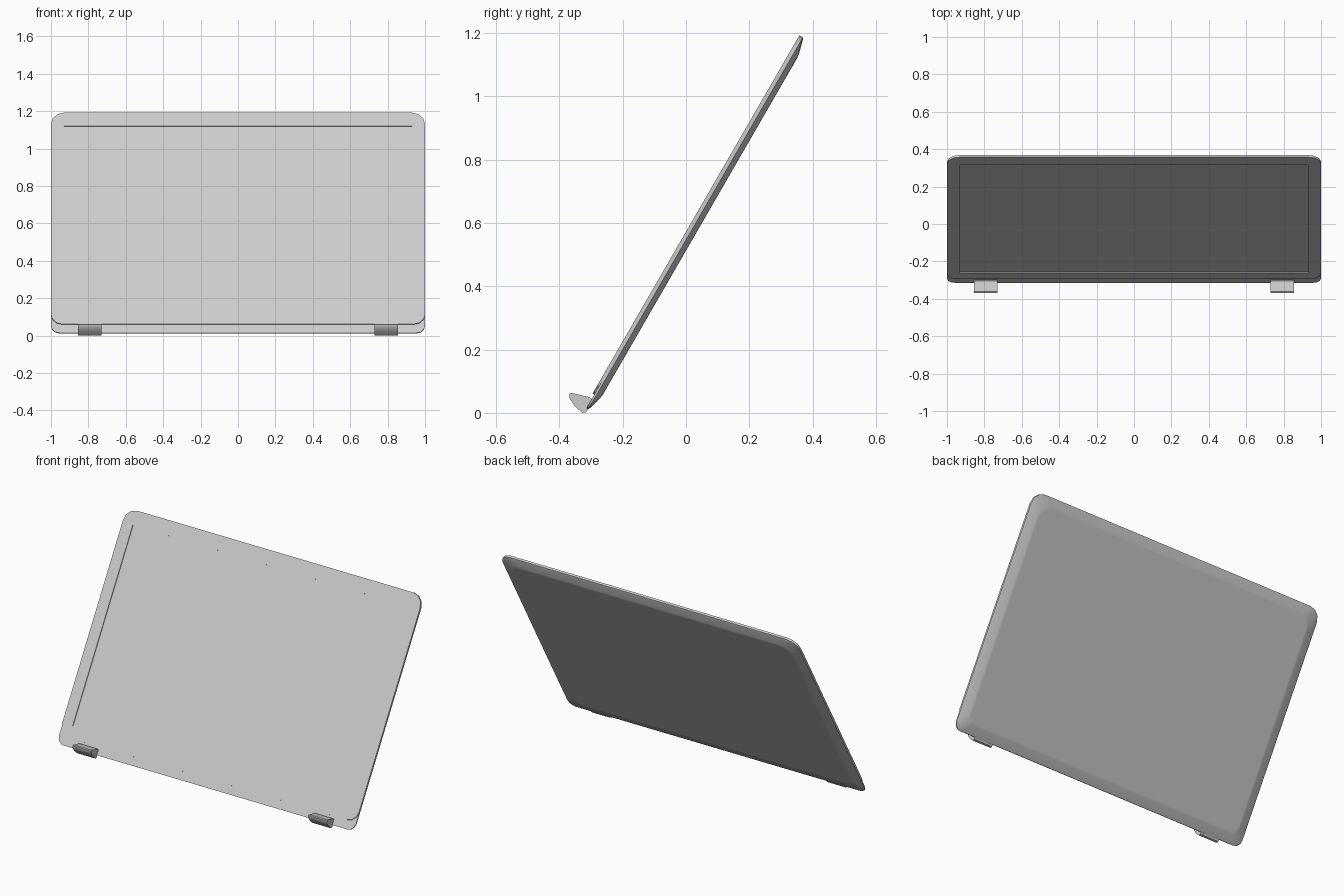
import bpy, bmesh, math
from mathutils import Matrix, Vector

cube = bpy.data.objects.get("Cube")
if cube:
    bpy.data.objects.remove(cube, do_unlink=True)

grey = bpy.data.materials.new("light_grey")
grey.use_nodes = True
colour = (0.6, 0.6, 0.6, 1)
grey.diffuse_color = colour
grey.node_tree.nodes["Principled BSDF"].inputs["Base Color"].default_value = colour

# Lid frame: local x across, y up the slope, z out of the screen
TILT = Matrix.Translation((0, -0.32, 0.018)) @ Matrix.Rotation(math.radians(60), 4, "X")
LENGTH = 1.356
STEP = 0.006  # bezel thickness


def outline(half, low, high, r_low, r_high, z, segs=3):
    """Rounded rectangle, counter-clockwise from the lower right corner."""
    corners = [(half, low, r_low, 1, 1, -90), (half, high, r_high, 1, -1, 0),
               (-half, high, r_high, -1, -1, 90), (-half, low, r_low, -1, 1, 180)]
    pts = []
    for x, y, r, sx, sy, start in corners:
        for i in range(segs + 1):
            a = math.radians(start + 90 * i / segs)
            pts.append(Vector((x - sx * r + r * math.cos(a), y + sy * r + r * math.sin(a), z)))
    return pts


def add_loop(bm, pts):
    verts = [bm.verts.new(p) for p in pts]
    edges = [bm.edges.new((verts[i - 1], verts[i])) for i in range(len(verts))]
    return verts, edges


def finish(name, bm, matrix=None, smooth=False):
    bmesh.ops.recalc_face_normals(bm, faces=bm.faces)
    mesh = bpy.data.meshes.new(name)
    bm.to_mesh(mesh)
    bm.free()
    mesh.materials.append(grey)
    obj = bpy.data.objects.new(name, mesh)
    bpy.context.collection.objects.link(obj)
    if matrix:
        obj.matrix_world = matrix
    if smooth:
        bpy.ops.object.select_all(action="DESELECT")
        obj.select_set(True)
        bpy.context.view_layer.objects.active = obj
        bpy.ops.object.shade_smooth_by_angle(angle=math.radians(35))
        mod = obj.modifiers.new("weighted_normals", "WEIGHTED_NORMAL")
        mod.keep_sharp = True
    return obj


# Lid shell: stacked outlines, tapering to the flat back
bm = bmesh.new()
rings = []
for inset, z in [(0, -STEP), (0, -0.013), (0.008, -0.017), (0.05, -0.028), (0.066, -0.03)]:
    pts = outline(1 - inset, inset, LENGTH - inset, 0.045, 0.072, z)
    rings.append([bm.verts.new(p) for p in pts])
for a, b in zip(rings, rings[1:]):
    for i in range(len(a)):
        bm.faces.new((a[i - 1], a[i], b[i], b[i - 1]))
bm.faces.new(rings[0])
bm.faces.new(rings[-1])
finish("lid_shell", bm, TILT, smooth=True)

# Screen bezel: raised frame with a rectangular opening
bm = bmesh.new()
_, outer = add_loop(bm, outline(1, 0.05, LENGTH, 0.062, 0.072, -STEP))
opening = [(-0.93, 0.118), (0.93, 0.118), (0.93, 1.273), (-0.93, 1.273)]
_, inner = add_loop(bm, [(x, y, -STEP) for x, y in opening])
bmesh.ops.triangle_fill(bm, edges=outer + inner, use_beauty=True)
grown = bmesh.ops.extrude_face_region(bm, geom=bm.faces[:], use_keep_orig=True)
top = [v for v in grown["geom"] if isinstance(v, bmesh.types.BMVert)]
bmesh.ops.translate(bm, verts=top, vec=(0, 0, STEP))
finish("screen_bezel", bm, TILT)

# Screen panel: thin plate inside the opening
bm = bmesh.new()
bmesh.ops.create_cube(bm, size=1)
bmesh.ops.scale(bm, verts=bm.verts, vec=(1.86, 1.155, 0.002))
bmesh.ops.translate(bm, verts=bm.verts, vec=(0, 0.6955, -STEP))
finish("screen_panel", bm, TILT)

# Hinges: side profile extruded across x
profile = [(-0.368, 0.06), (-0.362, 0.063), (-0.305, 0.05), (-0.293, 0.036),
           (-0.316, 0.002), (-0.328, 0), (-0.352, 0.022), (-0.368, 0.046)]
for side, name in [(1, "left_hinge"), (-1, "right_hinge")]:
    bm = bmesh.new()
    face = bm.faces.new([bm.verts.new((side * 0.73, y, z)) for y, z in profile])
    grown = bmesh.ops.extrude_face_region(bm, geom=[face], use_keep_orig=True)
    end = [v for v in grown["geom"] if isinstance(v, bmesh.types.BMVert)]
    bmesh.ops.translate(bm, verts=end, vec=(side * 0.125, 0, 0))
    finish(name, bm, smooth=True)
